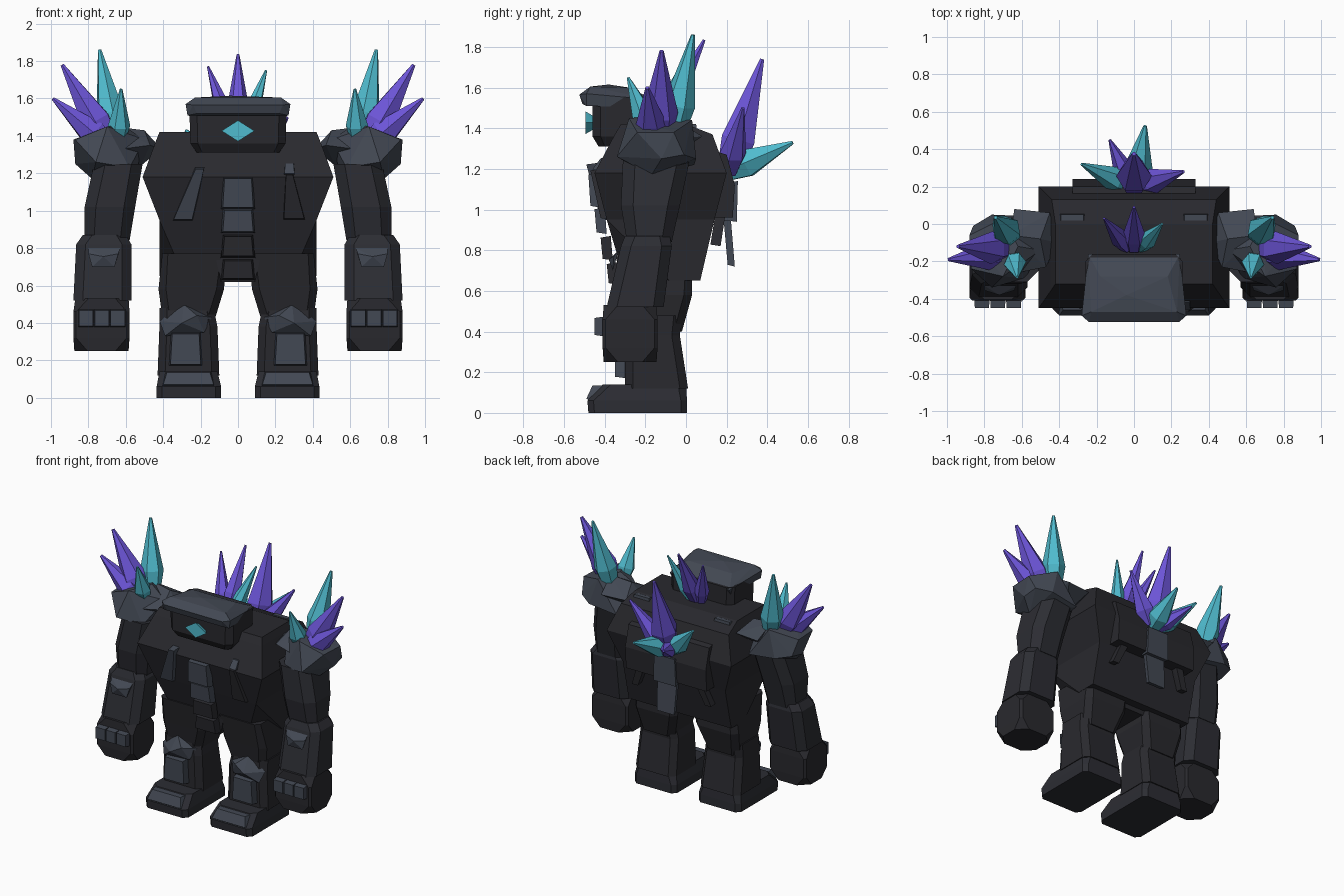
import bpy, bmesh
from mathutils import Vector
from math import cos, sin, tau

cube = bpy.data.objects.get("Cube")
if cube:
    bpy.data.objects.remove(cube, do_unlink=True)


def material(name, rgb):
    m = bpy.data.materials.new(name)
    m.use_nodes = True
    m.diffuse_color = (*rgb, 1)
    m.node_tree.nodes["Principled BSDF"].inputs["Base Color"].default_value = (*rgb, 1)
    return m


ROCK = material("black_rock", (.022, .022, .027))
BASALT = material("dark_basalt", (.025, .026, .033))
SLATE = material("grey_slate", (.055, .065, .087))
TEAL = material("teal_crystal", (.08, .50, .62))
PURPLE = material("purple_crystal", (.15, .09, .68))


def finish(name, bm, mat):
    bmesh.ops.recalc_face_normals(bm, faces=bm.faces)
    me = bpy.data.meshes.new(name)
    bm.to_mesh(me)
    bm.free()
    me.materials.append(mat)
    ob = bpy.data.objects.new(name, me)
    bpy.context.collection.objects.link(ob)
    return ob


def hull(name, points, mat):
    """Convex faceted stone around a few corner points."""
    bm = bmesh.new()
    for p in points:
        bm.verts.new(p)
    res = bmesh.ops.convex_hull(bm, input=bm.verts)
    loose = {g for g in res["geom_interior"] + res["geom_unused"] if isinstance(g, bmesh.types.BMVert)}
    bmesh.ops.delete(bm, geom=list(loose), context="VERTS")
    bmesh.ops.dissolve_limit(bm, angle_limit=.03, verts=bm.verts, edges=bm.edges)
    return finish(name, bm, mat)


def loft(name, sections, mat, s=1):
    """Stack of chamfered rectangles: z, x0, x1, y0, y1, chamfer."""
    bm = bmesh.new()
    rings = []
    for z, x0, x1, y0, y1, c in sections:
        pts = [(x0 + c, y0), (x1 - c, y0), (x1, y0 + c), (x1, y1 - c),
               (x1 - c, y1), (x0 + c, y1), (x0, y1 - c), (x0, y0 + c)]
        rings.append([bm.verts.new((s * x, y, z)) for x, y in pts])
    for a, b in zip(rings, rings[1:]):
        for i in range(8):
            j = (i + 1) % 8
            bm.faces.new((a[i], a[j], b[j], b[i]))
    bm.faces.new(rings[0])
    bm.faces.new(rings[-1])
    bmesh.ops.remove_doubles(bm, verts=bm.verts, dist=.0005)
    return finish(name, bm, mat)


def plate(name, top, bottom, half_top, half_bottom, thick, mat):
    """Tapered slab running from top to bottom, with a slightly smaller front face."""
    pts = []
    for (x, y, z), h, dz in ((top, half_top, -.008), (bottom, half_bottom, .008)):
        for e in (-1, 1):
            pts += [(x + e * h, y, z), (x + e * h * .9, y - thick, z + dz)]
    return hull(name, pts, mat)


def crystal(name, base, tip, r, mat):
    base, tip = Vector(base), Vector(tip)
    axis = tip - base
    q = axis.to_track_quat("Z", "Y")
    pts = []
    for t, k in ((0, .7), (.28, 1), (1, .12)):
        for i in range(6):
            a = tau * i / 6
            pts.append(base + axis * t + q @ Vector((cos(a) * r * k, sin(a) * r * k, 0)))
    return hull(name, pts, mat)


# Torso
loft("chest", [(.95, -.42, .42, -.39, .14, 0), (1.18, -.51, .51, -.45, .20, 0),
               (1.37, -.44, .44, -.35, .13, 0), (1.42, -.42, .42, -.32, 0, 0)], ROCK)
hull("abdomen", [(e * x, y, z) for e in (-1, 1) for x, y, z in
                 ((.42, -.39, .95), (.42, .14, .95), (.29, -.30, .65), (.42, -.08, .65), (.42, .07, .65))], ROCK)
loft("pelvis", [(.62, -.09, .09, -.33, 0, 0), (.75, -.12, .12, -.34, .04, 0)], ROCK)

# Belly scales
for i, (zt, zb, y, mat) in enumerate([(1.18, 1.01, -.43, SLATE), (1.01, .88, -.40, SLATE),
                                      (.87, .75, -.37, ROCK), (.74, .63, -.34, ROCK)]):
    plate(f"belly_scale_{i + 1}", (0, y, zt), (0, y + .01, zb), .08, .09, .05, mat)

# Chest shards
plate("right_chest_shard", (-.205, -.43, 1.23), (-.295, -.36, .945), .025, .055, .06, SLATE)
plate("left_chest_shard", (.275, -.42, 1.20), (.30, -.37, .95), .02, .06, .05, ROCK)
plate("left_chest_chip", (.275, -.38, 1.26), (.275, -.42, 1.19), .025, .03, .04, SLATE)

# Back slab, spine scales
hull("back_slab", [(x, y, z) for x in (-.33, .33) for y, z in
                   ((.1, 1.3), (.2, 1.27), (.24, 1.12), (.23, .96), (.08, .96))], ROCK)
plate("upper_spine_scale", (0, .255, 1.14), (0, .25, .94), .085, .09, .07, SLATE)
plate("lower_spine_scale", (0, .22, .96), (0, .24, .72), .08, .07, .035, SLATE)

# Head
loft("head", [(1.31, -.22, .22, -.43, -.18, .03), (1.36, -.255, .255, -.46, -.16, .04),
              (1.55, -.26, .26, -.46, -.16, .04)], ROCK)
hull("brow_cap", [(e * x, y, z) for e in (-1, 1) for x, y, z in
                  ((.23, -.47, 1.605), (.18, -.28, 1.60), (.28, -.49, 1.57), (.245, -.16, 1.54),
                   (.24, -.525, 1.565), (.27, -.49, 1.51), (.24, -.18, 1.50), (.22, -.51, 1.52))]
     + [(-.04, -.38, 1.615)], SLATE)
hull("eye", [(e * x, y, 1.427 + e * z) for e in (-1, 1)
             for x, y, z in ((.088, -.495, 0), (0, -.495, .056), (.05, -.45, 0), (0, -.45, .03))], TEAL)

# Crystals behind the head and on the back
for i, (base, tip, r, mat) in enumerate([
        ((0, -.12, 1.42), (0, .09, 1.835), .062, PURPLE),
        ((-.04, -.12, 1.42), (-.16, .03, 1.77), .052, PURPLE),
        ((.04, -.12, 1.42), (.15, 0, 1.75), .05, TEAL)]):
    crystal(f"head_crystal_{i + 1}", base, tip, r, mat)
for i, (tip, r, mat) in enumerate([
        ((0, .375, 1.74), .095, PURPLE), ((.265, .28, 1.50), .068, PURPLE),
        ((-.13, .45, 1.29), .06, PURPLE), ((-.28, .32, 1.43), .068, TEAL),
        ((.06, .525, 1.33), .078, TEAL)]):
    crystal(f"back_crystal_{i + 1}", (tip[0] * .15, .21, 1.19), tip, r, mat)

# Paired parts
for s, side in ((1, "left"), (-1, "right")):
    def pair(points):
        return [(s * x, y, z) for x, y, z in points]

    # Back ribs and collar ridges
    plate(f"{side}_back_rib", (s * .22, .20, 1.02), (s * .30, .17, .82), .03, .025, .05, ROCK)
    loft(f"{side}_collar_ridge", [(1.34, .25, .41, .01, .06, 0), (1.42, .27, .39, .02, .05, 0)], SLATE, s)

    # Shoulder stones
    hull(f"{side}_shoulder_stone", pair([
        (.87, -.24, 1.38), (.88, -.06, 1.38), (.87, -.12, 1.25), (.70, -.28, 1.45), (.70, .03, 1.44),
        (.62, -.12, 1.46), (.76, -.34, 1.26), (.58, -.29, 1.23), (.86, -.01, 1.27), (.76, .05, 1.25),
        (.78, -.17, 1.17), (.55, -.14, 1.18), (.54, .04, 1.22), (.50, -.14, 1.38)]), SLATE)
    hull(f"{side}_inner_stone", pair([
        (.41, -.10, 1.33), (.45, .06, 1.36), (.47, -.23, 1.35), (.50, -.08, 1.43), (.66, -.06, 1.45),
        (.64, .08, 1.36), (.62, -.26, 1.33), (.52, -.10, 1.24)]), SLATE)

    # Shoulder crystals
    for i, (base, tip, r, mat) in enumerate([
            ((.66, -.06, 1.38), (.74, .035, 1.86), .08, TEAL),
            ((.69, -.13, 1.36), (.94, -.12, 1.78), .088, PURPLE),
            ((.69, -.16, 1.34), (.99, -.19, 1.60), .08, PURPLE),
            ((.64, -.18, 1.38), (.625, -.285, 1.65), .06, TEAL)]):
        crystal(f"{side}_shoulder_crystal_{i + 1}", pair([base])[0], pair([tip])[0], r, mat)

    # Arm
    loft(f"{side}_upper_arm", [(.84, .58, .82, -.29, -.07, .05), (1.02, .55, .82, -.32, -.03, .06),
                               (1.25, .51, .77, -.31, .02, .06)], BASALT, s)
    loft(f"{side}_forearm", [(.52, .57, .88, -.39, -.11, .05), (.82, .57, .865, -.32, -.07, .05),
                             (.87, .60, .83, -.30, -.08, .05)], BASALT, s)
    hull(f"{side}_forearm_ridge", pair([
        (.63, -.33, .80), (.80, -.33, .80), (.66, -.36, .70), (.78, -.36, .70),
        (.72, -.38, .755), (.64, -.355, .77), (.80, -.355, .77)]), SLATE)
    loft(f"{side}_fist", [(.25, .585, .875, -.405, -.145, .07), (.32, .58, .88, -.41, -.14, .015),
                          (.46, .58, .88, -.41, -.14, .015), (.53, .585, .87, -.405, -.145, .07)], ROCK, s)
    for i in range(3):
        x = .643 + i * .085
        plate(f"{side}_knuckle_{i + 1}", (s * x, -.39, .475), (s * x, -.39, .375), .042, .042, .06, SLATE)

    # Leg
    loft(f"{side}_thigh", [(.40, .13, .40, -.28, -.02, .04), (.58, .075, .425, -.31, .03, .04),
                           (.77, .06, .405, -.345, .03, .03)], ROCK, s)
    loft(f"{side}_shin", [(.12, .10, .43, -.30, .01, .04), (.38, .11, .42, -.30, -.03, .04),
                          (.48, .13, .42, -.29, -.02, .04)], ROCK, s)
    hull(f"{side}_knee_stone", pair([
        (.29, -.29, .50), (.14, -.28, .43), (.42, -.28, .41), (.18, -.31, .35), (.39, -.31, .33),
        (.30, -.37, .40), (.22, -.35, .44)]), SLATE)
    plate(f"{side}_shin_plate", (s * .28, -.29, .35), (s * .28, -.29, .17), .08, .09, .06, SLATE)
    loft(f"{side}_foot", [(0, .09, .435, -.48, .005, .03), (.06, .09, .435, -.485, .005, .03),
                          (.14, .11, .42, -.41, 0, .04)], BASALT, s)
    hull(f"{side}_toe_plate", pair([
        (x, y, z) for x0, x1, y, z in ((.12, .41, -.46, .05), (.13, .40, -.49, .07),
                                       (.15, .38, -.46, .135), (.14, .39, -.39, .135))
        for x in (x0, x1)]), SLATE)
